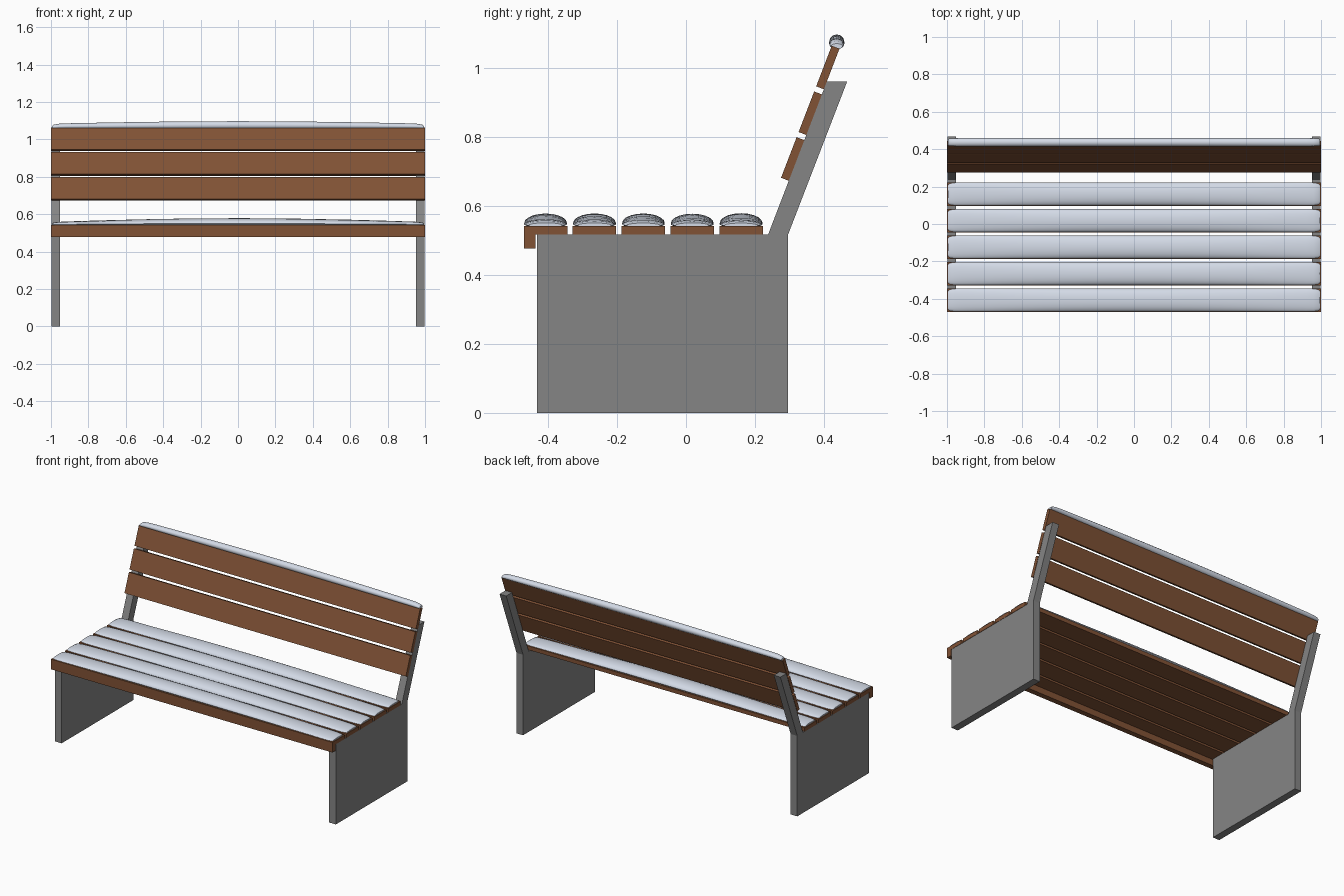
import bpy, bmesh, math, random

if "Cube" in bpy.data.objects:
    bpy.data.objects.remove(bpy.data.objects["Cube"])

random.seed(4)


def material(name, rgb):
    m = bpy.data.materials.new(name)
    m.diffuse_color = (*rgb, 1)
    m.use_nodes = True
    m.node_tree.nodes["Principled BSDF"].inputs["Base Color"].default_value = m.diffuse_color
    return m


WOOD = material("brown wood", (0.22, 0.085, 0.036))
CONCRETE = material("grey concrete", (0.235, 0.235, 0.235))
SNOW = material("pale snow", (0.78, 0.84, 0.95))


def loft(name, rings, mat, smooth=False):
    """Skin a list of closed rings and cap both ends."""
    bm = bmesh.new()
    vr = [[bm.verts.new(p) for p in r] for r in rings]
    n = len(rings[0])
    for a, b in zip(vr, vr[1:]):
        for i in range(n):
            bm.faces.new((a[i], a[(i + 1) % n], b[(i + 1) % n], b[i]))
    bm.faces.new(vr[0])
    bm.faces.new(vr[-1])
    bmesh.ops.recalc_face_normals(bm, faces=bm.faces)
    for f in bm.faces:
        f.smooth = smooth
    me = bpy.data.meshes.new(name)
    bm.to_mesh(me)
    bm.free()
    me.materials.append(mat)
    ob = bpy.data.objects.new(name, me)
    bpy.context.collection.objects.link(ob)
    if smooth:
        bpy.ops.object.select_all(action='DESELECT')
        ob.select_set(True)
        bpy.context.view_layer.objects.active = ob
        bpy.ops.object.shade_smooth_by_angle(angle=math.radians(50))
    return ob


def extrude_x(name, profile, x0, x1, mat):
    return loft(name, [[(x, y, z) for y, z in profile] for x in (x0, x1)], mat)


# Concrete end frames with leaning back posts
frame = [(-0.432, 0), (0.296, 0), (0.296, 0.517), (0.467, 0.96),
         (0.408, 0.96), (0.238, 0.517), (-0.432, 0.517)]
for side, x0, x1 in (("left", -0.998, -0.951), ("right", 0.951, 0.998)):
    extrude_x(side + "_end_frame", frame, x0, x1, CONCRETE)

# Seat slats; the front one carries a lip
SLAT = 0.126
seat_y = [-0.470 + 0.1417 * i for i in range(5)]
for i, y in enumerate(seat_y):
    prof = [(y, 0.517), (y + SLAT, 0.517), (y + SLAT, 0.542), (y, 0.542)]
    if i == 0:
        prof = [(y, 0.477), (y + 0.034, 0.477), (y + 0.034, 0.517)] + prof[1:]
    extrude_x(f"seat_slat_{i + 1}", prof, -1, 1, WOOD)

# Back slats lying against the front of the posts
uy, uz = 0.3585, 0.9335
for i in range(3):
    s = 0.167 + 0.142 * i
    prof = [(0.238 + uy * a - uz * t, 0.517 + uz * a + uy * t)
            for a, t in ((s, 0), (s + SLAT, 0), (s + SLAT, 0.024), (s, 0.024))]
    extrude_x(f"back_slat_{i + 1}", prof, -1, 1, WOOD)

# Snow: stations along x, rounded off near the ends
STATIONS = [(-0.995, 0.55), (-0.985, 0.8), (-0.96, 0.95)] + \
    [(-0.92 + 1.84 * i / 12, 1) for i in range(13)] + \
    [(0.96, 0.95), (0.985, 0.8), (0.995, 0.55)]

# Snow mounds on the seat, tallest in the middle
for i, y in enumerate(seat_y):
    cy = y + SLAT / 2
    rings = []
    for x, k in STATIONS:
        h = (0.017 + 0.020 * math.cos(x * math.pi / 2)) * k + random.uniform(-0.0008, 0.0008)
        w = 0.062 * (0.55 + 0.45 * k)
        base = 0.541
        ring = [(x, cy - w * 0.85, base), (x, cy + w * 0.85, base)]
        for j in range(11):
            a = math.pi * j / 10
            ring.append((x, cy + w * math.cos(a), base + h * (0.25 + 0.75 * math.sin(a))))
        rings.append(ring)
    loft(f"seat_snow_{i + 1}", rings, SNOW, True)

# Snow roll along the top of the backrest
rings = []
for x, k in STATIONS:
    top = 0.030 * k + 0.013 * math.cos(x * math.pi / 2)
    r = 0.022 * (0.5 + 0.5 * k)
    zc = 1.054 + top / 2
    rings.append([(x, 0.437 + r * math.cos(2 * math.pi * j / 12),
                   zc + top / 2 * math.sin(2 * math.pi * j / 12)) for j in range(12)])
loft("back_snow", rings, SNOW, True)
